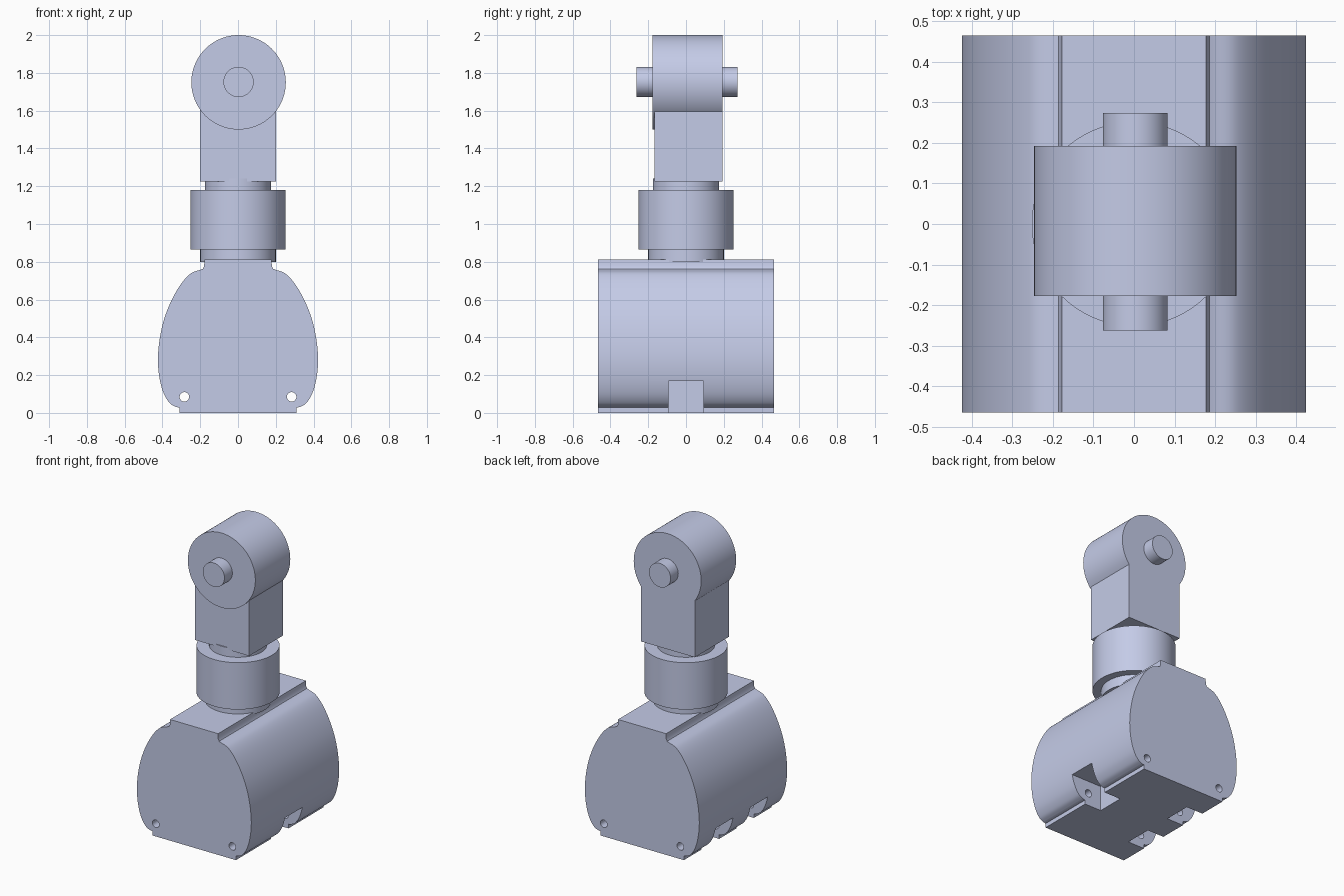
import bpy, bmesh, math
from mathutils import Matrix

cube = bpy.data.objects.get("Cube")
if cube:
    bpy.data.objects.remove(cube, do_unlink=True)

# One pale blue-grey material
metal = bpy.data.materials.new("pale blue grey")
metal.use_nodes = True
COLOUR = (0.591, 0.638, 0.855, 1)
metal.diffuse_color = COLOUR
metal.node_tree.nodes["Principled BSDF"].inputs["Base Color"].default_value = COLOUR


def finish(name, bm):
    """Turn a bmesh into a named object with clean normals."""
    bmesh.ops.recalc_face_normals(bm, faces=bm.faces)
    mesh = bpy.data.meshes.new(name)
    bm.to_mesh(mesh)
    bm.free()
    mesh.materials.append(metal)
    obj = bpy.data.objects.new(name, mesh)
    bpy.context.collection.objects.link(obj)
    return obj


def extrude_y(name, profile, y0, y1):
    """Extrude an (x, z) outline along y."""
    bm = bmesh.new()
    face = bm.faces.new([bm.verts.new((x, y0, z)) for x, z in profile])
    new = bmesh.ops.extrude_face_region(bm, geom=[face])["geom"]
    bmesh.ops.translate(bm, vec=(0, y1 - y0, 0),
                        verts=[v for v in new if isinstance(v, bmesh.types.BMVert)])
    return finish(name, bm)


def box(name, x0, x1, y0, y1, z0, z1):
    return extrude_y(name, [(x0, z0), (x1, z0), (x1, z1), (x0, z1)], y0, y1)


def rod_y(name, x, z, r, y0, y1, n=64):
    """Cylinder lying along y."""
    ring = [(x + r * math.cos(2 * math.pi * i / n),
             z + r * math.sin(2 * math.pi * i / n)) for i in range(n)]
    return extrude_y(name, ring, y0, y1)


def drum_z(name, r, z0, z1, n=96):
    """Upright cylinder on the centre line."""
    bm = bmesh.new()
    bmesh.ops.create_cone(bm, cap_ends=True, segments=n, radius1=r, radius2=r,
                          depth=z1 - z0, matrix=Matrix.Translation((0, 0, (z0 + z1) / 2)))
    return finish(name, bm)


def activate(obj):
    bpy.ops.object.select_all(action='DESELECT')
    obj.select_set(True)
    bpy.context.view_layer.objects.active = obj


def combine(obj, other, operation):
    """Apply a boolean and discard the helper."""
    activate(obj)
    mod = obj.modifiers.new("bool", 'BOOLEAN')
    mod.operation, mod.object, mod.solver = operation, other, 'EXACT'
    bpy.ops.object.modifier_apply(modifier=mod.name)
    bpy.data.objects.remove(other, do_unlink=True)


def smooth_curve(points, steps=6):
    """Catmull-Rom curve through the points."""
    p = [points[0]] + points + [points[-1]]
    out = []
    for a, b, c, d in zip(p, p[1:], p[2:], p[3:]):
        for i in range(steps):
            t = i / steps
            out.append(tuple(0.5 * (2 * b[k] + (c[k] - a[k]) * t
                             + (2 * a[k] - 5 * b[k] + 4 * c[k] - d[k]) * t * t
                             + (3 * b[k] - a[k] - 3 * c[k] + d[k]) * t ** 3)
                             for k in (0, 1)))
    return out + [points[-1]]


# Base body: bulging outline with a raised top strip
bulge = smooth_curve([(0.328, 0.031), (0.36, 0.05), (0.392, 0.10), (0.415, 0.18),
                      (0.424, 0.28), (0.415, 0.39), (0.39, 0.50), (0.35, 0.60),
                      (0.30, 0.685), (0.25, 0.738), (0.20, 0.757)])
half = [(0.31, 0.0), (0.31, 0.028)] + bulge + [(0.186, 0.763), (0.179, 0.778), (0.178, 0.812)]
body = extrude_y("base_body", half + [(-x, z) for x, z in reversed(half)], -0.465, 0.465)

# Hinge recesses: one on the left, two on the right, plus pin holes
combine(body, box("left_recess", 0.187, 0.6, -0.092, 0.092, -0.1, 0.168), 'DIFFERENCE')
for y in (-0.184, 0.184):
    combine(body, box("right_recess", -0.6, -0.187, y - 0.092, y + 0.092, -0.1, 0.168), 'DIFFERENCE')
for x in (-0.284, 0.284):
    combine(body, rod_y("pin_hole", x, 0.085, 0.025, -0.6, 0.6, 32), 'DIFFERENCE')

# Swivel stack
lower_neck = drum_z("lower_neck", 0.20, 0.80, 0.88)
collar = drum_z("swivel_collar", 0.252, 0.866, 1.18)
upper_neck = drum_z("upper_neck", 0.175, 1.17, 1.24)

# Arm: rectangular shank merged with the round head
arm = rod_y("arm_head", 0.003, 1.75, 0.25, -0.178, 0.192, 96)
combine(arm, box("shank", -0.2, 0.2, -0.168, 0.192, 1.225, 1.70), 'UNION')

# Axle through the head
axle = rod_y("axle_pin", 0.003, 1.752, 0.08, -0.262, 0.273)

for obj in (body, lower_neck, collar, upper_neck, arm, axle):
    activate(obj)
    bpy.ops.object.shade_smooth_by_angle(angle=math.radians(30))
